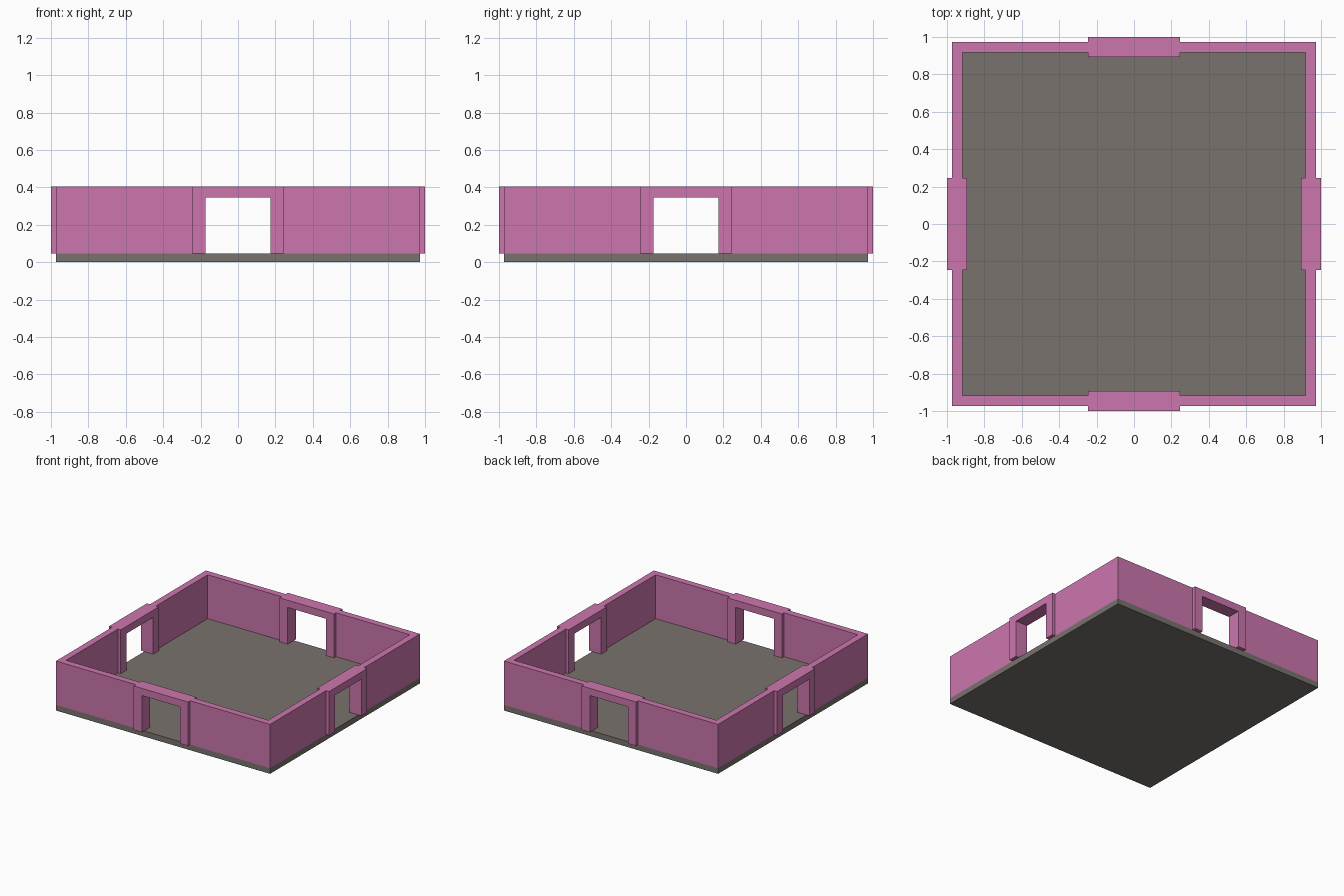
import bpy, bmesh
from math import pi
from mathutils import Matrix

if "Cube" in bpy.data.objects:
    bpy.data.objects.remove(bpy.data.objects["Cube"])

OUT, INN = 0.972, 0.918          # wall outer / inner faces
F_OUT, F_INN = 1.0, 0.892        # door frame outer / inner faces
F_HALF, DOOR_HALF = 0.247, 0.173 # frame and opening half widths
FLOOR, DOOR_TOP, TOP = 0.046, 0.347, 0.406


def material(name, color):
    m = bpy.data.materials.new(name)
    m.diffuse_color = (*color, 1)
    m.use_nodes = True
    m.node_tree.nodes["Principled BSDF"].inputs["Base Color"].default_value = m.diffuse_color
    return m


def extrude(name, points, direction, mat, turn=0):
    """Extrude a closed profile, then turn it about z."""
    bm = bmesh.new()
    face = bm.faces.new([bm.verts.new(p) for p in points])
    geom = bmesh.ops.extrude_face_region(bm, geom=[face])["geom"]
    bmesh.ops.translate(bm, vec=direction,
                        verts=[g for g in geom if isinstance(g, bmesh.types.BMVert)])
    bmesh.ops.recalc_face_normals(bm, faces=bm.faces)
    bm.transform(Matrix.Rotation(turn, 4, 'Z'))
    me = bpy.data.meshes.new(name)
    bm.to_mesh(me)
    bm.free()
    me.materials.append(mat)
    bpy.context.collection.objects.link(bpy.data.objects.new(name, me))


pink = material("wall_pink", (0.6, 0.18, 0.42))
stone = material("floor_grey", (0.19, 0.17, 0.155))

# Floor slab
extrude("floor", [(-OUT, -OUT, 0), (OUT, -OUT, 0), (OUT, OUT, 0), (-OUT, OUT, 0)],
        (0, 0, FLOOR), stone)

# L-shaped corner wall plan, and doorway elevation (inverted U)
corner = [(F_HALF, -OUT), (OUT, -OUT), (OUT, -F_HALF),
          (INN, -F_HALF), (INN, -INN), (F_HALF, -INN)]
door = [(-F_HALF, FLOOR), (-F_HALF, TOP), (F_HALF, TOP), (F_HALF, FLOOR),
        (DOOR_HALF, FLOOR), (DOOR_HALF, DOOR_TOP),
        (-DOOR_HALF, DOOR_TOP), (-DOOR_HALF, FLOOR)]

for i, side in enumerate(("front", "right", "back", "left")):
    turn = i * pi / 2
    extrude(f"corner_wall_{side}", [(x, y, FLOOR) for x, y in corner],
            (0, 0, TOP - FLOOR), pink, turn)
    extrude(f"door_frame_{side}", [(x, -F_OUT, z) for x, z in door],
            (0, F_OUT - F_INN, 0), pink, turn)
